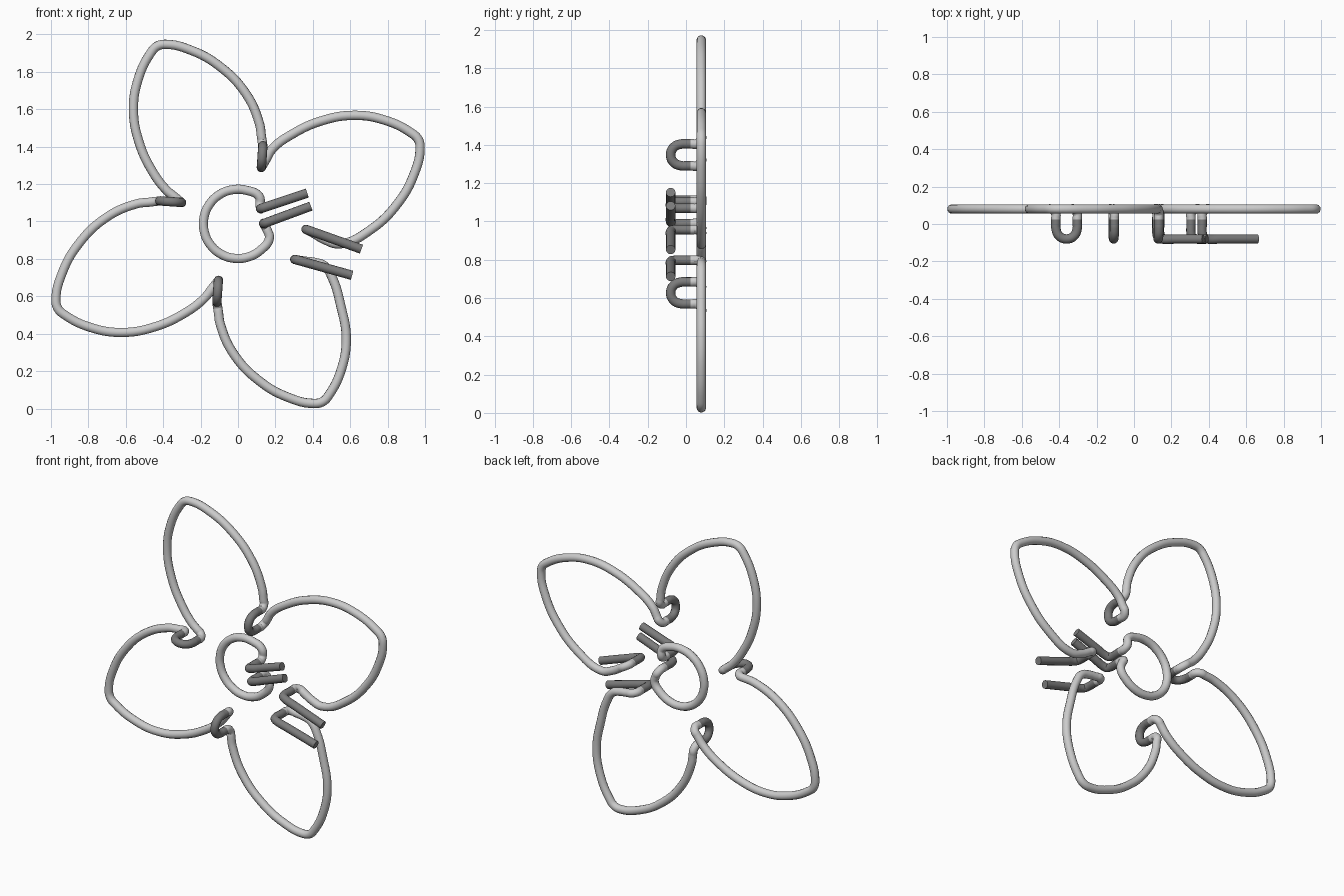
import bpy, math
from mathutils import Vector

if "Cube" in bpy.data.objects:
    bpy.data.objects.remove(bpy.data.objects["Cube"])

R, BACK, FRONT = 0.025, 0.08, -0.08    # wire radius, rear plane, front plane
CZ = 0.987                             # flower centre height

# one petal outline (x, z) relative to the flower centre, outer foot to inner foot
PETAL = [(0.105, 0.535), (0.03, 0.70), (-0.115, 0.848), (-0.26, 0.928), (-0.395, 0.96),
         (-0.443, 0.95), (-0.476, 0.915), (-0.545, 0.77), (-0.569, 0.61), (-0.54, 0.44),
         (-0.47, 0.285), (-0.392, 0.18)]
HOOK_IN, HOOK_OUT = (0.115, 0.303), (0.123, 0.418)


def turn(p, k):
    """Rotate an (x, z) point by k quarter turns; upright petals sit slightly right."""
    x, z = p
    for _ in range(k % 4):
        x, z = -z, x
    return Vector((x, z)) + Vector((0.01 if k % 2 == 0 else 0.0, 0))


def petal(k):
    """Outline of petal k; the sideways ones are slightly larger."""
    pts = [turn(p, k) for p in PETAL]
    if k % 2:
        pts = [Vector((p.x * 1.014, p.y * 1.02)) for p in pts]
    return pts


def at(p, y):
    return Vector((p[0], y, p[1] + CZ))


def hook(k):
    """U-shaped forward loop from the inner foot to the outer foot."""
    a, b = turn(HOOK_IN, k), turn(HOOK_OUT, k)
    m, h = (at(a, 0) + at(b, 0)) / 2, (at(a, 0) - at(b, 0)) / 2
    pts = [at(a, 0.055), at(a, 0.03), at(a, 0.0)]
    for i in range(5):
        t = math.pi * i / 4
        pts.append(m + h * math.cos(t) + Vector((0, -0.02 - 0.06 * math.sin(t), 0)))
    return pts + [at(b, 0.0), at(b, 0.03), at(b, 0.055)]


def corner(foot, toward):
    """Two rear-plane points leading away from a hook foot."""
    d = (toward - foot).normalized()
    return [at(foot + d * 0.025, BACK), at(foot + d * 0.05, BACK)]


def prong(tip, root):
    """Straight front bar that bends back to the rear plane at its root."""
    t, r = at(tip, FRONT), at(root, FRONT)
    d = (t - r).normalized()
    return [t, r + d * 0.1, r + d * 0.03, r + d * 0.008 + Vector((0, 0.008, 0)),
            at(root, FRONT + 0.03), at(root, 0.0), at(root, BACK - 0.05),
            at(root, BACK - 0.025)]


def mat(name, v):
    m = bpy.data.materials.new(name)
    m.diffuse_color = (v, v, v, 1)
    m.use_nodes = True
    m.node_tree.nodes["Principled BSDF"].inputs["Base Color"].default_value = m.diffuse_color
    return m


LIGHT, DARK = mat("light_wire", 0.6), mat("dark_wire", 0.2)


def wire(name, pts):
    """Round wire through the points; its front portion is darker."""
    cu = bpy.data.curves.new(name, 'CURVE')
    cu.dimensions = '3D'
    cu.bevel_depth, cu.bevel_resolution = R, 4
    cu.resolution_u, cu.use_fill_caps = 6, True
    sp = cu.splines.new('BEZIER')
    sp.bezier_points.add(len(pts) - 1)
    for b, p in zip(sp.bezier_points, pts):
        b.co = p
        b.handle_left_type = b.handle_right_type = 'AUTO'
    ob = bpy.data.objects.new(name, cu)
    bpy.context.collection.objects.link(ob)
    bpy.ops.object.select_all(action='DESELECT')
    bpy.context.view_layer.objects.active = ob
    ob.select_set(True)
    bpy.ops.object.convert(target='MESH')
    ob = bpy.context.object
    ob.data.materials.clear()
    ob.data.materials.append(LIGHT)
    ob.data.materials.append(DARK)
    for f in ob.data.polygons:
        f.material_index = int(f.center.y < 0.025)
    bpy.ops.object.shade_smooth_by_angle(angle=math.radians(40))


# petals: one continuous wire, from the upper prong round to the lower prong
path = prong((0.66, -0.135), (0.365, -0.03))
path += [at(p, BACK) for p in ((0.387, -0.04), (0.412, -0.055), (0.465, -0.085))]
for k in range(4):
    shape = petal(k - 1)
    if k < 3:
        path += [at(p, BACK) for p in shape]
        path += corner(turn(HOOK_IN, k), shape[-1])[::-1] + hook(k)
        path += corner(turn(HOOK_OUT, k), petal(k)[0])
    else:
        path += [at(p, BACK) for p in shape[:-2]]
        path += [at(p, BACK) for p in ((0.505, -0.29), (0.463, -0.225), (0.41, -0.206),
                                       (0.357, -0.199), (0.33, -0.195))]
path += prong((0.61, -0.275), (0.305, -0.19))[::-1]
wire("petal_outline", path)

# centre ring with two prongs
arc = [math.radians(52 + (335 - 52) * i / 12) for i in range(13)]
ring = prong((0.37, 0.165), (0.122, 0.082)) + [at((0.118, 0.1), BACK)]
ring += [at((0.185 * math.cos(a), 0.185 * math.sin(a)), BACK) for a in arc]
ring += [at((0.157, -0.035), BACK), at((0.146, -0.015), BACK)]
ring += prong((0.39, 0.095), (0.138, 0.002))[::-1]
wire("centre_ring", ring)
